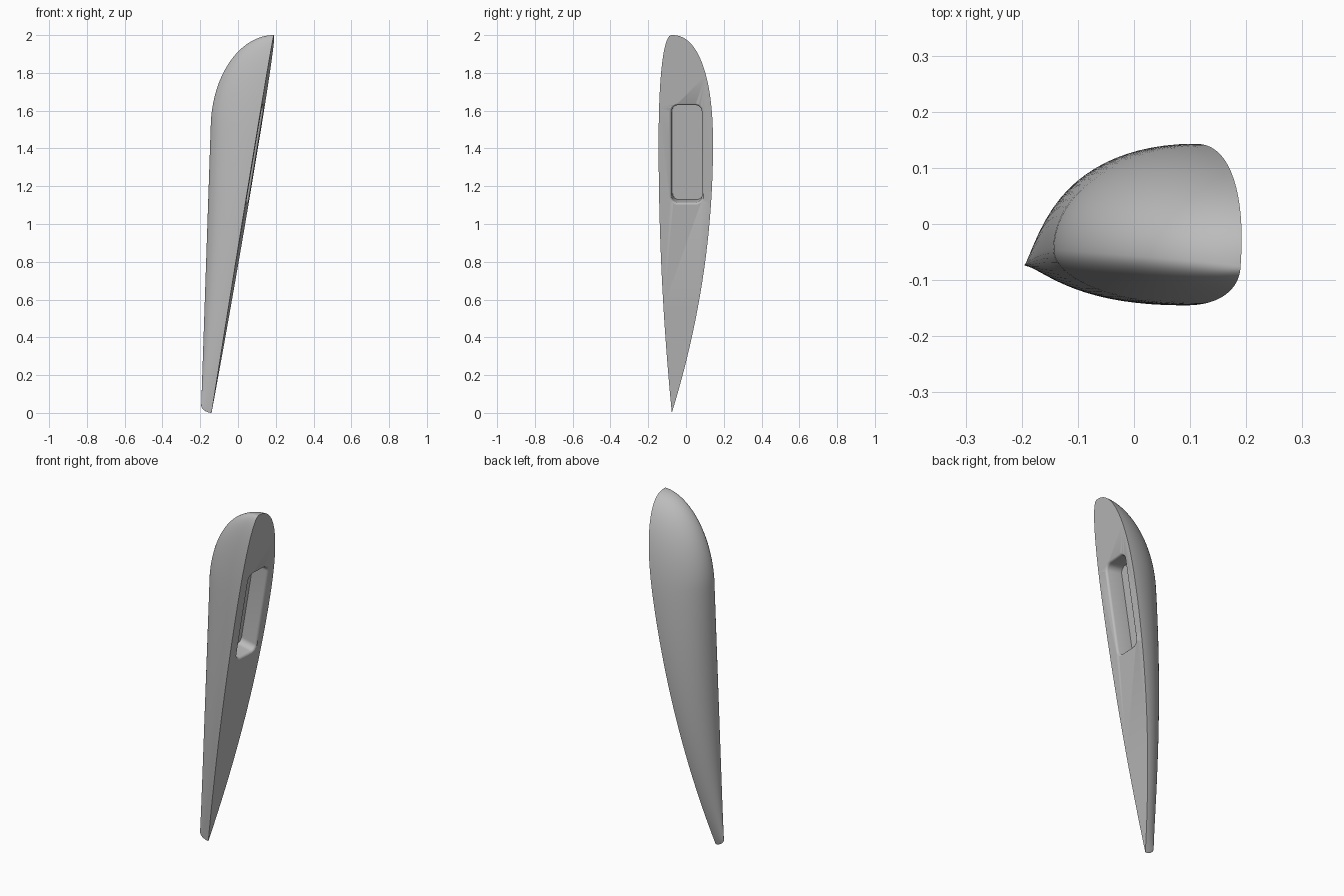
import bpy, bmesh, math
from mathutils import Vector

cube = bpy.data.objects.get("Cube")
if cube:
    bpy.data.objects.remove(cube, do_unlink=True)

gray = bpy.data.materials.new("neutral gray")
gray.use_nodes = True
color = (0.5, 0.5, 0.5, 1)
gray.diffuse_color = color
gray.node_tree.nodes["Principled BSDF"].inputs["Base Color"].default_value = color

TIP_Y = -0.075   # y of the bottom tip and the crest
WIDE_Z = 1.42    # height of the widest section


def plane_x(y, z):
    """Tilted flat side of the body."""
    return -0.14 + 0.165 * z + 0.065 * (y - TIP_Y)


def width(z):
    """Relative width of the outline, 0 at both ends."""
    if z < WIDE_Z:
        return 1 - (1 - z / WIDE_Z) ** 2
    t = min(1, (z - WIDE_Z) / (2 - WIDE_Z))
    return (1 - t ** 2.3) ** (1 / 2.3)


def ridge_x(z):
    """Outer profile: rounded foot, straight back, elliptical crown."""
    if z < 0.04:
        return -0.14 - 0.055 * (1 - (1 - z / 0.04) ** 2) ** 0.6
    if z < 1.55:
        return -0.196 + 0.034 * z
    return 0.19 - 0.335 * math.sqrt(max(0, 1 - ((z - 1.5) / 0.5) ** 2))


def section(z, steps=40):
    """Half-oval section from the front edge round the ridge to the rear edge."""
    f = width(z)
    ridge_y = TIP_Y + 0.03 * f
    front, rear = TIP_Y - 0.07 * f, TIP_Y + 0.218 * f
    points = []
    for i in range(steps + 1):
        a = math.pi * i / steps
        c, s = -math.cos(a), math.sin(a)
        y = ridge_y + c * (rear - ridge_y if c > 0 else ridge_y - front)
        base = plane_x(y, z)
        points.append((base + (ridge_x(z) - base) * s, y, z))
    return points


def finish(bm, name):
    bmesh.ops.recalc_face_normals(bm, faces=bm.faces)
    mesh = bpy.data.meshes.new(name)
    bm.to_mesh(mesh)
    bm.free()
    mesh.materials.append(gray)
    obj = bpy.data.objects.new(name, mesh)
    bpy.context.collection.objects.link(obj)
    return obj


def loft(bm, rings, closed):
    rows = [[bm.verts.new(p) for p in ring] for ring in rings]
    n = len(rows[0])
    for r, s in zip(rows, rows[1:]):
        for i in range(n if closed else n - 1):
            k = (i + 1) % n
            bm.faces.new((r[i], r[k], s[k], s[i]))
    return rows


# Pod body with a flat side
bm = bmesh.new()
ROWS = 90
loft(bm, [section(1 - math.cos(math.pi * i / ROWS)) for i in range(ROWS + 1)], False)
bmesh.ops.remove_doubles(bm, verts=bm.verts, dist=0.00005)
rim = [e for e in bm.edges if e.is_boundary]
bmesh.ops.holes_fill(bm, edges=rim, sides=0)
body = finish(bm, "pod_body")

# Cutter for the grip recess, with a softly flared rim
u = Vector((0.065, 1, 0)).normalized()
v = Vector((0.165, 0, 1)).normalized()
n = Vector((1, -0.065, -0.165)).normalized()
center = Vector((plane_x(0.003, 1.37), 0.003, 1.37))


def pocket_ring(depth, grow):
    radius = 0.035 + grow
    ring = []
    for corner, (su, sv) in enumerate(((1, 1), (-1, 1), (-1, -1), (1, -1))):
        for i in range(9):
            a = math.pi / 2 * (corner + i / 8)
            ring.append(center + n * depth
                        + u * (su * 0.045 + radius * math.cos(a))
                        + v * (sv * 0.226 + radius * math.sin(a)))
    return ring


bm = bmesh.new()
levels = ((0.02, 0.01), (0, 0.01), (-0.002, 0.006), (-0.006, 0.002), (-0.012, 0), (-0.1, 0))
rows = loft(bm, [pocket_ring(d, g) for d, g in levels], True)
bm.faces.new(rows[0])
bm.faces.new(rows[-1])
cutter = finish(bm, "recess_cutter")
cutter.hide_render = True

cut = body.modifiers.new("grip recess", "BOOLEAN")
cut.operation = "DIFFERENCE"
cut.solver = "EXACT"
cut.object = cutter
bpy.ops.object.select_all(action="DESELECT")
bpy.context.view_layer.objects.active = body
body.select_set(True)
bpy.ops.object.modifier_apply(modifier=cut.name)
bpy.data.objects.remove(cutter, do_unlink=True)
bpy.ops.object.shade_smooth_by_angle(angle=math.radians(35))
